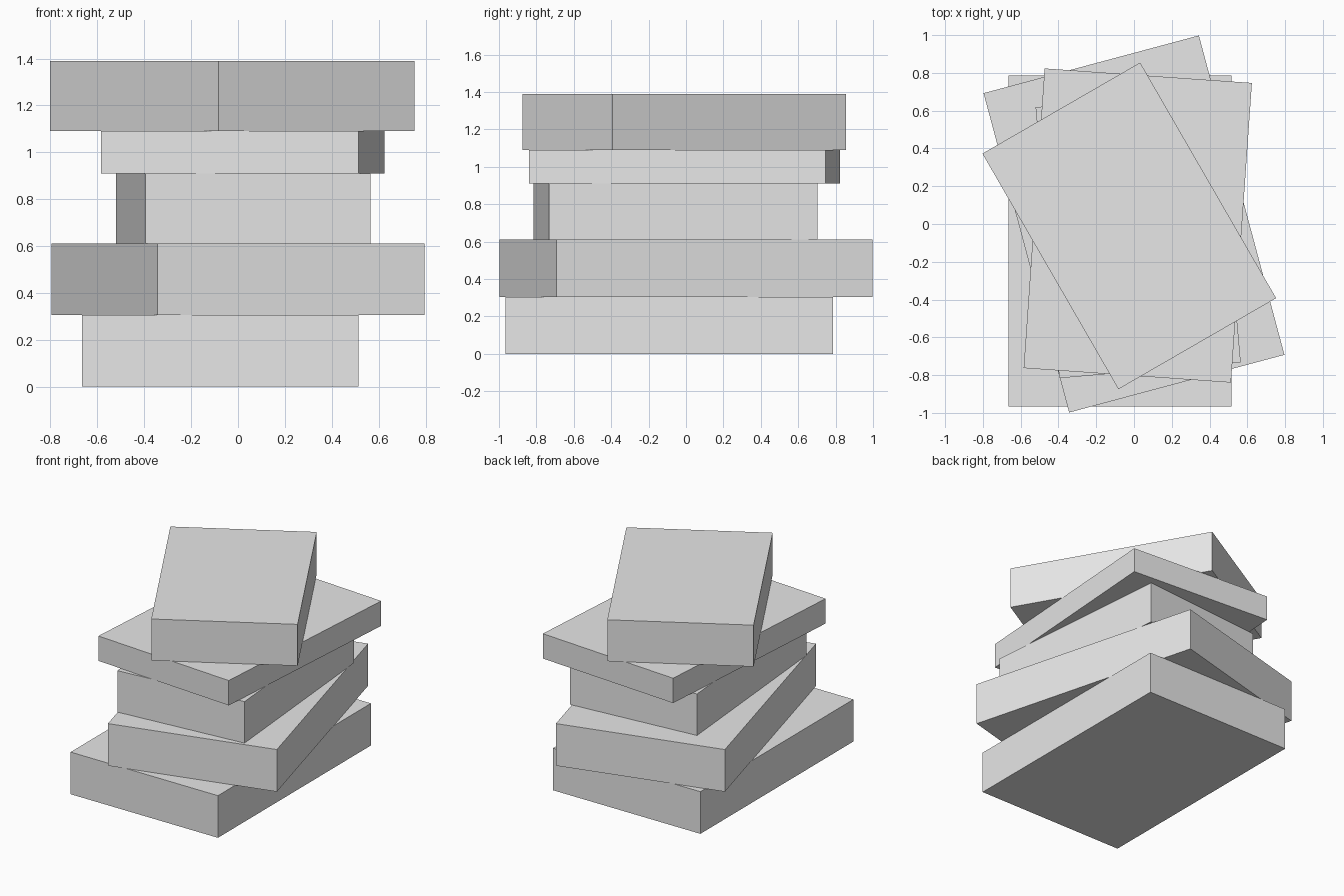
import bpy
from math import radians

cube = bpy.data.objects.get("Cube")
if cube:
    bpy.data.objects.remove(cube, do_unlink=True)

# One plain grey for the whole stack
GREY = (0.8, 0.8, 0.8, 1)
grey = bpy.data.materials.new("plain_grey")
grey.use_nodes = True
grey.diffuse_color = GREY
grey.node_tree.nodes["Principled BSDF"].inputs["Base Color"].default_value = GREY


def add_slab(name, centre, size, bottom, top, turn):
    """Flat-sided block between two heights, turned about the vertical."""
    bpy.ops.mesh.primitive_cube_add(size=1, location=(*centre, (bottom + top) / 2))
    slab = bpy.context.object
    slab.name = slab.data.name = name
    slab.scale = (*size, top - bottom)
    slab.rotation_euler.z = radians(turn)
    slab.data.materials.append(grey)


LARGE, MEDIUM, SMALL = (1.18, 1.75), (1.10, 1.59), (0.964, 1.44)

# Stack of books, bottom to top
add_slab("bottom_book", (-0.075, -0.09), LARGE, 0, 0.305, 0)
add_slab("second_book", (0, 0), LARGE, 0.305, 0.61, 15)
add_slab("middle_book", (0.022, -0.057), SMALL, 0.61, 0.91, 5)
add_slab("thin_book", (0.02, -0.008), MEDIUM, 0.91, 1.09, -4)
add_slab("top_book", (-0.025, -0.01), SMALL, 1.09, 1.39, 30)
